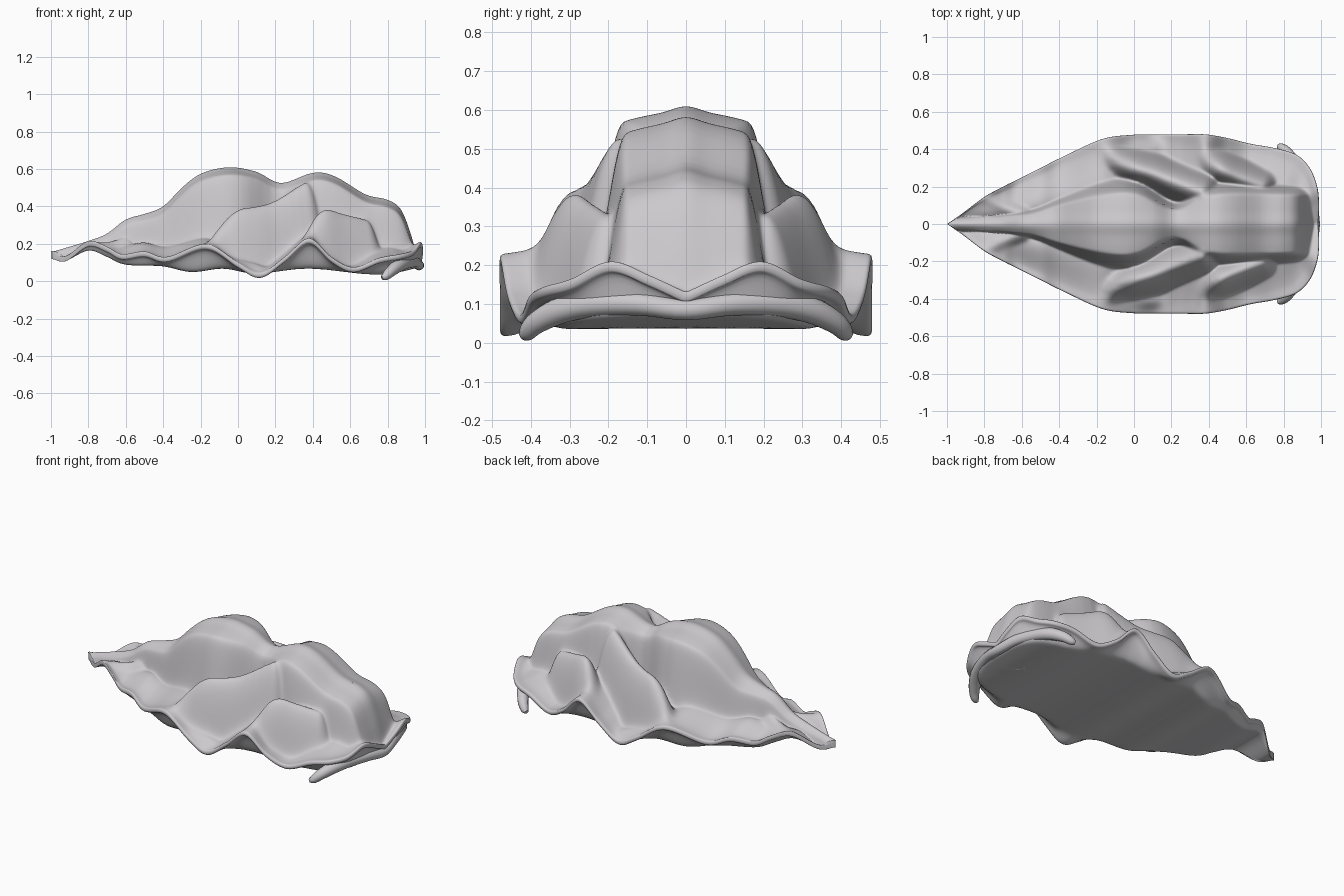
import bpy, bmesh, math
from mathutils import Vector

if "Cube" in bpy.data.objects:
    bpy.data.objects.remove(bpy.data.objects["Cube"])

shell_mat = bpy.data.materials.new("pale grey")
shell_mat.diffuse_color = (0.60, 0.585, 0.605, 1)
shell_mat.use_nodes = True
shell_mat.node_tree.nodes["Principled BSDF"].inputs["Base Color"].default_value = shell_mat.diffuse_color


def smoothstep(a, b, x):
    t = min(1, max(0, (x - a) / (b - a)))
    return t * t * (3 - 2 * t)


def spline(pts, n):
    # Catmull-Rom through the points, n samples per span
    p = [Vector(q) for q in pts]
    p = [2 * p[0] - p[1]] + p + [2 * p[-1] - p[-2]]
    out = []
    for i in range(1, len(p) - 2):
        a, b, c, d = p[i - 1:i + 3]
        for k in range(n):
            t = k / n
            out.append(0.5 * (2 * b + (c - a) * t + (2 * a - 5 * b + 4 * c - d) * t * t
                              + (3 * b - a - 3 * c + d) * t ** 3))
    return out + [p[-2]]


def lookup(curve, x):
    # second coordinate of a profile at x
    for a, b in zip(curve, curve[1:]):
        if x <= b[0]:
            return a[1] + (b[1] - a[1]) * max(0, (x - a[0]) / (b[0] - a[0]))
    return curve[-1][1]


# wavy rim, half of the leaf outline from tail to front
rim = spline([(-1, 0, .15), (-.92, .055, .135), (-.8, .145, .215), (-.7, .2, .185), (-.62, .24, .145),
              (-.5, .3, .16), (-.38, .36, .13), (-.17, .455, .2), (0, .478, .1), (.12, .48, .045),
              (.25, .48, .13), (.38, .48, .23), (.5, .46, .13), (.62, .43, .075), (.76, .405, .125),
              (.87, .37, .145), (.94, .3, .165), (.98, .2, .21), (.99, .1, .175), (.985, 0, .13)], 7)
# height and half width of the central hump, and height of the belly
crest = spline([(-1, .14, 0), (-.8, .2, 0), (-.7, .24, 0), (-.6, .315, 0), (-.5, .345, 0), (-.4, .385, 0),
                (-.3, .485, 0), (-.2, .56, 0), (-.05, .595, 0), (.1, .57, 0), (.23, .51, 0), (.4, .565, 0),
                (.52, .545, 0), (.68, .45, 0), (.8, .42, 0), (.87, .37, 0), (.92, .25, 0), (.96, .11, 0),
                (1, 0, 0)], 5)
width = spline([(-1, .03, 0), (-.6, .055, 0), (-.4, .11, 0), (-.15, .17, 0), (.02, .17, 0), (.22, .085, 0),
                (.4, .165, 0), (.7, .17, 0), (1, .16, 0)], 5)
belly = spline([(-1, .12, 0), (-.92, .11, 0), (-.8, .165, 0), (-.7, .13, 0), (-.6, .088, 0), (-.4, .08, 0),
                (-.25, .048, 0), (-.08, .068, 0), (.1, .04, 0), (.38, .068, 0), (.75, .035, 0), (1, .08, 0)], 4)
# folds running from the rim crests up to the hump
folds = [spline(f, 4) for f in (
    [(-.17, .46, .2), (-.13, .385, .225), (-.08, .335, .3), (0, .3, .38), (.1, .27, .4), (.2, .23, .43),
     (.36, .17, .53)],
    [(.38, .48, .23), (.38, .4, .235), (.4, .345, .29), (.46, .295, .38), (.56, .25, .36), (.68, .205, .33)],
    [(-.8, .145, .2), (-.7, .09, .2), (-.6, .05, .24)])]


def fold_height(fold, x, y):
    best = -1
    q = Vector((x, y, 0))
    for a, b in zip(fold, fold[1:]):
        ab = Vector((b.x - a.x, b.y - a.y, 0))
        t = min(1, max(0, (q - Vector((a.x, a.y, 0))).dot(ab) / ab.length_squared))
        p = a.lerp(b, t)
        d2 = (x - p.x) ** 2 + (y - p.y) ** 2
        best = max(best, p.z - 28 * d2)
    return best


def top_height(x, y, s, rz):
    h = lookup(width, x)
    r = y / h
    hump = lookup(crest, x) - .03 * min(r * r, 2) - .42 * smoothstep(.92, 1.5, r)
    hump += .015 * math.exp(-(y / .045) ** 2)
    floor = rz * (1 - .5 * s) + .1 * smoothstep(0, .7, s) * smoothstep(-1, -.5, x) * smoothstep(1, .8, x)
    zs = [floor, hump] + [fold_height(f, x, y) for f in folds]
    m = max(zs)
    z = m + math.log(sum(math.exp(55 * (v - m)) for v in zs)) / 55
    return rz + (z - rz) * smoothstep(0, .16, s)


# leaf shell: strips from the spine over the top to the rim and back along the belly
bm = bmesh.new()
N = 34
rows = []
for p in rim:
    sx = p.x if p.x < .4 else .4 + .36 * (p.x - .4) / .585
    spine = Vector((sx, 0, 0))
    row = []
    for k in range(N, -1, -1):
        s = k / N
        q = p.lerp(spine, s)
        row.append(bm.verts.new((q.x, q.y, top_height(q.x, q.y, s, p.z))))
    for s in (0, .04, .08, .12, .16, .2, .26, .45, .7, 1):
        q = p.lerp(spine, s)
        low = p.z - .028
        z = low + (lookup(belly, q.x) - low) * smoothstep(.05, .2, s)
        row.append(bm.verts.new((q.x, q.y, max(.01, z))))
    rows.append(row)
for a, b in zip(rows, rows[1:]):
    for k in range(len(a) - 1):
        bm.faces.new((a[k], a[k + 1], b[k + 1], b[k]))
bmesh.ops.remove_doubles(bm, verts=bm.verts, dist=.0005)
bmesh.ops.recalc_face_normals(bm, faces=bm.faces)
if sum(f.normal.z * f.calc_area() for f in bm.faces if f.calc_center_median().z > .3) < 0:
    bmesh.ops.reverse_faces(bm, faces=bm.faces)
me = bpy.data.meshes.new("leaf_shell")
bm.to_mesh(me)
bm.free()
for f in me.polygons:
    f.use_smooth = True
me.materials.append(shell_mat)
shell = bpy.data.objects.new("leaf_shell", me)
bpy.context.collection.objects.link(shell)
mirror = shell.modifiers.new("mirror", 'MIRROR')
mirror.use_axis = (False, True, False)
mirror.merge_threshold = .001
soften = shell.modifiers.new("soften", 'SUBSURF')
soften.levels = soften.render_levels = 1

# lower front lip, ending in a small claw on each side
half = [(.968, 0, .085, .027), (.945, .12, .1, .03), (.9, .24, .1, .034), (.86, .32, .085, .035),
        (.82, .38, .055, .03), (.79, .408, .028, .023), (.77, .418, .018, .012)]
pts = [(x, -y, z, r) for x, y, z, r in half[:0:-1]] + half
cu = bpy.data.curves.new("lower_lip", 'CURVE')
cu.dimensions = '3D'
cu.bevel_depth = 1
cu.bevel_resolution = 3
cu.use_fill_caps = True
path = spline([p[:3] for p in pts], 5)
radii = spline([(p[3], 0, 0) for p in pts], 5)
sp = cu.splines.new('POLY')
sp.points.add(len(path) - 1)
for pt, p, r in zip(sp.points, path, radii):
    pt.co = (*p, 1)
    pt.radius = r.x
sp.use_smooth = True
cu.materials.append(shell_mat)
bpy.context.collection.objects.link(bpy.data.objects.new("lower_lip", cu))
